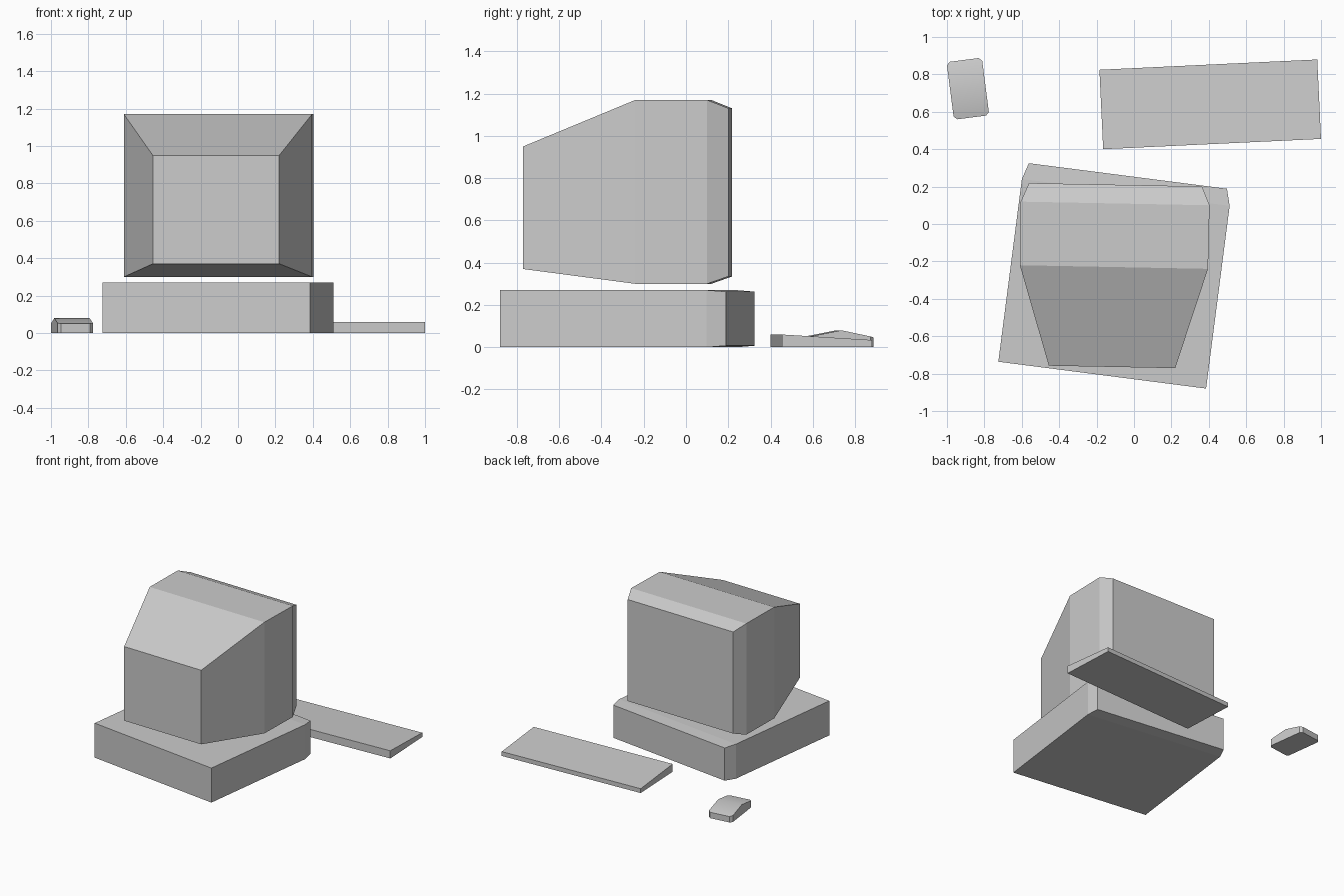
import bpy, bmesh
from math import radians

if "Cube" in bpy.data.objects:
    bpy.data.objects.remove(bpy.data.objects["Cube"])


def loft(name, location, turn, sections, smooth=False):
    """Join rectangular sections (y, half_width, z_low, z_high) along local y."""
    bm = bmesh.new()
    rings = [[bm.verts.new(p) for p in ((-w, y, lo), (w, y, lo), (w, y, hi), (-w, y, hi))]
             for y, w, lo, hi in sections]
    for a, b in zip(rings, rings[1:]):
        for i in range(4):
            j = (i + 1) % 4
            bm.faces.new((a[i], a[j], b[j], b[i]))
    bm.faces.new(rings[0])
    bm.faces.new(rings[-1])
    bmesh.ops.recalc_face_normals(bm, faces=bm.faces)
    mesh = bpy.data.meshes.new(name)
    bm.to_mesh(mesh)
    bm.free()
    obj = bpy.data.objects.new(name, mesh)
    obj.location = (*location, 0)
    obj.rotation_euler.z = radians(turn)
    bpy.context.collection.objects.link(obj)
    if smooth:
        bpy.ops.object.select_all(action='DESELECT')
        obj.select_set(True)
        bpy.context.view_layer.objects.active = obj
        bpy.ops.object.shade_smooth_by_angle(angle=radians(30))
    return obj


# Flat desktop case with a bevelled front panel facing +y
loft("computer_case", (-0.17, -0.808), -7.35, [
    (0, 0.56, 0, 0.27), (0.985, 0.56, 0, 0.27), (1.0735, 0.534, 0.007, 0.263)])

# Tube monitor: tapered back, straight body, bevelled screen side
loft("monitor", (-0.1175, -0.764), -1.1, [
    (0, 0.338, 0.37, 0.95), (0.534, 0.503, 0.30, 1.17),
    (0.874, 0.505, 0.30, 1.17), (0.974, 0.463, 0.335, 1.13)])

# Wedge keyboard
loft("keyboard", (0.4175, 0.4275), 2.7, [
    (0, 0.583, 0, 0.06), (0.425, 0.583, 0, 0.034)])

# Mouse with clipped corners and a raised back
loft("mouse", (-0.888, 0.7235), 7.35, [
    (-0.155, 0.078, 0, 0.05), (-0.138, 0.095, 0, 0.053), (0, 0.095, 0, 0.08),
    (0.138, 0.095, 0, 0.051), (0.155, 0.078, 0, 0.046)], smooth=True)
